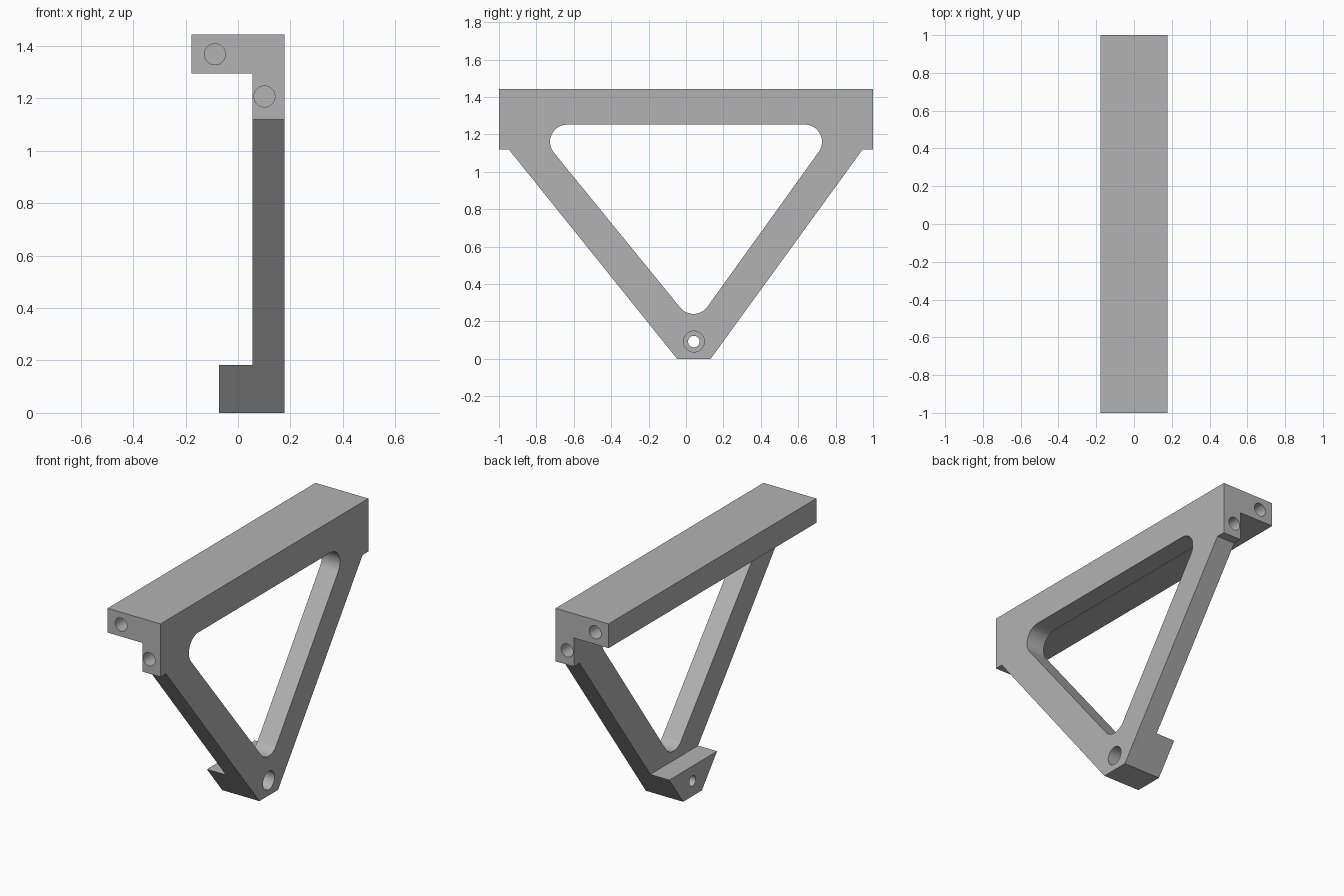
import bpy
import bmesh
from math import cos, sin, radians
from mathutils import Vector

cube = bpy.data.objects.get("Cube")
if cube:
    bpy.data.objects.remove(cube, do_unlink=True)

# Single plain grey finish
grey = bpy.data.materials.new("plain_grey")
grey.use_nodes = True
colour = (0.45, 0.45, 0.45, 1)
grey.diffuse_color = colour
grey.node_tree.nodes["Principled BSDF"].inputs["Base Color"].default_value = colour


def prism(name, points, travel):
    """Sweep a flat outline of 3D points along a vector."""
    bm = bmesh.new()
    face = bm.faces.new([bm.verts.new(p) for p in points])
    swept = bmesh.ops.extrude_face_region(bm, geom=[face], use_keep_orig=True)
    verts = [v for v in swept["geom"] if isinstance(v, bmesh.types.BMVert)]
    bmesh.ops.translate(bm, verts=verts, vec=travel)
    bmesh.ops.recalc_face_normals(bm, faces=bm.faces)
    mesh = bpy.data.meshes.new(name)
    bm.to_mesh(mesh)
    bm.free()
    mesh.materials.append(grey)
    obj = bpy.data.objects.new(name, mesh)
    bpy.context.collection.objects.link(obj)
    return obj


def arc(u, v, radius, start, end, steps):
    angles = [radians(start + (end - start) * i / steps) for i in range(steps + 1)]
    return [(u + radius * cos(a), v + radius * sin(a)) for a in angles]


def along_x(name, outline, x0, x1):
    return prism(name, [(x0, y, z) for y, z in outline], Vector((x1 - x0, 0, 0)))


def along_y(name, outline, y0, y1):
    return prism(name, [(x, y0, z) for x, z in outline], Vector((0, y1 - y0, 0)))


def circle(u, v, radius):
    return arc(u, v, radius, 0, 360, 48)[:-1]


# Triangular bracket outline at full width
LEFT, RIGHT, TOP = -0.178, 0.178, 1.443
outline = [(-1, TOP), (1, TOP), (1, 1.12), (0.945, 1.12),
           (0.132, 0), (-0.048, 0), (-0.948, 1.12), (-1, 1.12)]
bracket = along_x("bracket", outline, LEFT, RIGHT)

# Relief that leaves the top flange, thin plate and foot
relief = [(-0.5, -0.5), (-0.073, -0.5), (-0.073, 0.183), (0.055, 0.183),
          (0.055, 1.0), (0.055, 1.295), (-0.5, 1.295)]
cutters = [along_y("relief_cutter", relief, -1.5, 1.5)]

# Rounded triangular window
window = (arc(0.635, 1.16, 0.092, -35.9, 90, 20)
          + arc(-0.635, 1.16, 0.092, 90, 218.8, 20)
          + arc(0.04, 0.332, 0.092, 218.8, 324.1, 20))
cutters.append(along_x("window_cutter", window, 0, 0.5))

# Stepped bolt hole through the foot
cutters.append(along_x("bolt_cutter", circle(0.042, 0.092, 0.031), -0.5, 0.5))
cutters.append(along_x("counterbore_cutter", circle(0.042, 0.092, 0.056), 0.02, 0.5))

# Blind holes in both ends of the flange
for side in (-1, 1):
    for x, z in ((-0.088, 1.368), (0.101, 1.207)):
        cutters.append(along_y("end_hole_cutter", circle(x, z, 0.04),
                               side * 0.8, side * 1.2))

for cutter in cutters:
    cutter.hide_render = True
    mod = bracket.modifiers.new(cutter.name, "BOOLEAN")
    mod.operation = "DIFFERENCE"
    mod.solver = "EXACT"
    mod.object = cutter

# Bake the cuts and tidy up
bpy.context.view_layer.update()
result = bracket.evaluated_get(bpy.context.evaluated_depsgraph_get())
baked = bpy.data.meshes.new_from_object(result)
bracket.modifiers.clear()
bracket.data = baked
for cutter in cutters:
    bpy.data.objects.remove(cutter, do_unlink=True)

bpy.ops.object.select_all(action="DESELECT")
bracket.select_set(True)
bpy.context.view_layer.objects.active = bracket
bpy.ops.object.shade_smooth_by_angle(angle=radians(30))
